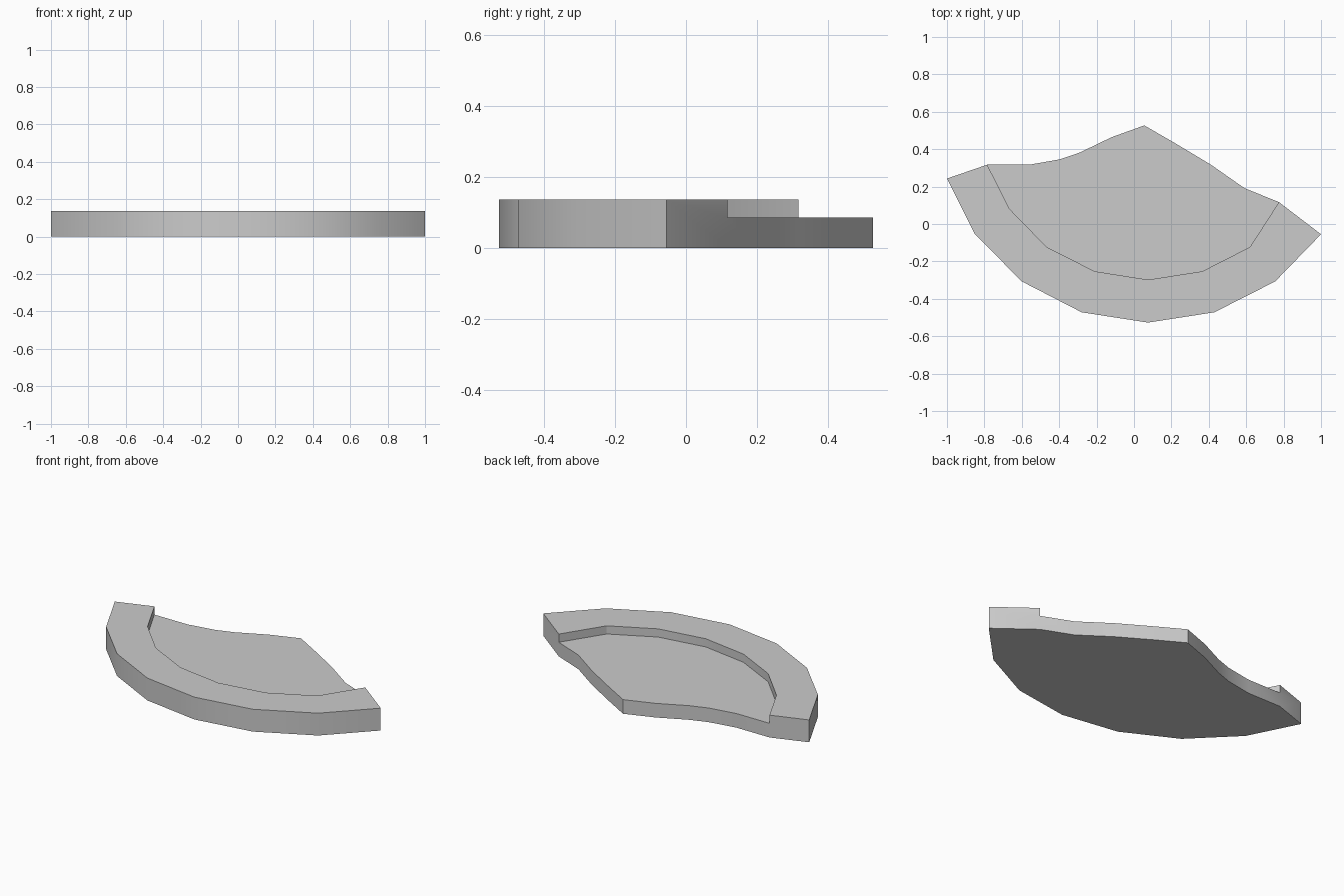
import bpy, bmesh, math

if "Cube" in bpy.data.objects:
    bpy.data.objects.remove(bpy.data.objects["Cube"])

FLOOR_Z, RIM_Z = 0.086, 0.136

# Plan outlines, all running left to right
outer = [(-1, 0.243), (-0.85, -0.055), (-0.6, -0.307), (-0.28, -0.472),
         (0.075, -0.527), (0.43, -0.472), (0.755, -0.307), (1, -0.055)]
inner = [(-0.785, 0.317), (-0.665, 0.08), (-0.467, -0.123), (-0.21, -0.253),
         (0.075, -0.298), (0.365, -0.253), (0.62, -0.123), (0.775, 0.117)]
back = [(-0.56, 0.317), (-0.395, 0.346), (-0.29, 0.382), (-0.12, 0.464),
        (0.055, 0.527), (0.22, 0.432), (0.41, 0.318), (0.59, 0.192)]

bm = bmesh.new()


def ring(points, z):
    return [bm.verts.new((x, y, z)) for x, y in points]


def strip(a, b):
    for i in range(len(a) - 1):
        bm.faces.new((a[i], a[i + 1], b[i + 1], b[i]))


out_lo, out_hi = ring(outer, 0), ring(outer, RIM_Z)
in_mid, in_hi = ring(inner, FLOOR_Z), ring(inner, RIM_Z)
end_lo = ring([inner[0], inner[-1]], 0)
back_lo, back_hi = ring(back, 0), ring(back, FLOOR_Z)

# Curved outer wall, rim top and inner step
strip(out_lo, out_hi)
strip(out_hi, in_hi)
strip(in_hi, in_mid)

# Wavy back wall of the floor
strip([end_lo[0]] + back_lo + [end_lo[1]], [in_mid[0]] + back_hi + [in_mid[-1]])

# Rim ends
for i in (0, -1):
    bm.faces.new((out_lo[i], out_hi[i], in_hi[i], in_mid[i], end_lo[i]))

# Floor and underside
bm.faces.new(in_mid + back_hi[::-1])
bm.faces.new(out_lo + [end_lo[1]] + back_lo[::-1] + [end_lo[0]])
bmesh.ops.recalc_face_normals(bm, faces=bm.faces)

mesh = bpy.data.meshes.new("rimmed_platform")
bm.to_mesh(mesh)
bm.free()
platform = bpy.data.objects.new("rimmed_platform", mesh)
bpy.context.collection.objects.link(platform)

# Smooth the curved walls, keep the corners sharp
bpy.context.view_layer.objects.active = platform
platform.select_set(True)
bpy.ops.object.shade_smooth_by_angle(angle=math.radians(30))
